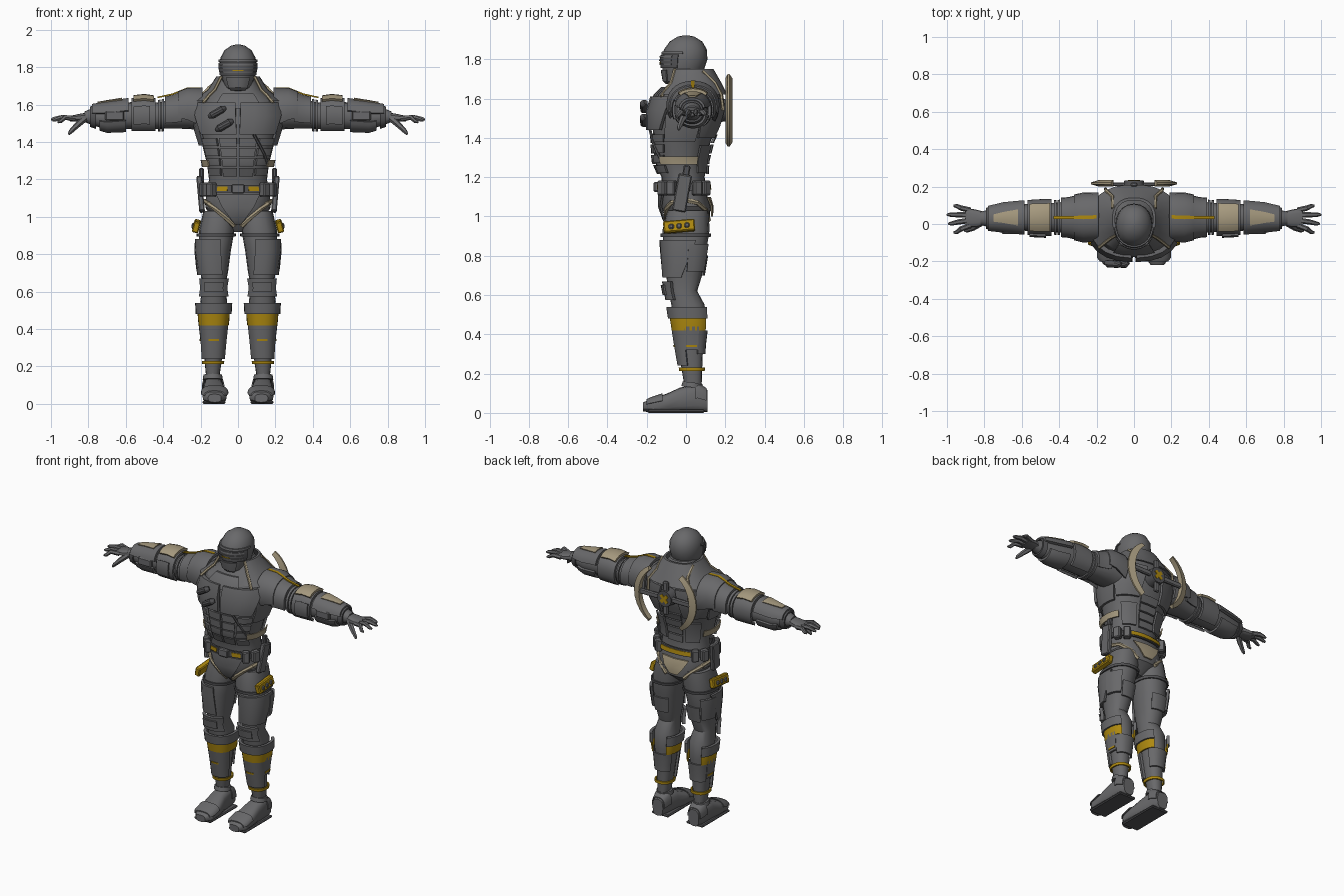
import bpy, bmesh, math
from mathutils import Vector, Matrix, Euler

if "Cube" in bpy.data.objects:
    bpy.data.objects.remove(bpy.data.objects["Cube"])


def material(name, rgb):
    m = bpy.data.materials.new(name)
    m.diffuse_color = (*rgb, 1)
    m.use_nodes = True
    m.node_tree.nodes["Principled BSDF"].inputs["Base Color"].default_value = m.diffuse_color
    return m


GREY = material("armour grey", (0.14, 0.14, 0.145))
DARK = material("dark grey", (0.085, 0.085, 0.09))
GOLD = material("gold", (0.42, 0.25, 0.005))
BEIGE = material("beige", (0.38, 0.32, 0.21))


def finish(name, bm, mat, mirror=False):
    bmesh.ops.recalc_face_normals(bm, faces=bm.faces)
    me = bpy.data.meshes.new(name)
    bm.to_mesh(me)
    bm.free()
    me.materials.append(mat)
    ob = bpy.data.objects.new(name, me)
    bpy.context.collection.objects.link(ob)
    if mirror:
        ob.modifiers.new("mirror", "MIRROR").use_mirror_merge = False
    return ob


def surf(base, t, ang, off=0.0):
    """Point on a lofted body part at station t and angle in degrees."""
    axis, p, rings = base
    lo, hi = rings[0], rings[-1]
    for a, b in zip(rings, rings[1:]):
        if a[0] <= t <= b[0]:
            lo, hi = a, b
            break
    f = (t - lo[0]) / (hi[0] - lo[0])
    ca, cb, ra, rb = [lo[i] + (hi[i] - lo[i]) * f for i in range(1, 5)]
    c, s = math.cos(math.radians(ang)), math.sin(math.radians(ang))
    u = ca + (ra + off) * math.copysign(abs(c) ** p, c)
    v = cb + (rb + off) * math.copysign(abs(s) ** p, s)
    return Vector({"z": (u, v, t), "x": (t, u, v), "y": (u, t, v)}[axis])


def bridge(bm, a, b, closed=True):
    n = len(a)
    for j in range(n if closed else n - 1):
        k = (j + 1) % n
        bm.faces.new((a[j], a[k], b[k], b[j]))


def loft(name, base, mat=GREY, n=20, mirror=False):
    bm = bmesh.new()
    rows = [[bm.verts.new(surf(base, r[0], 360 * j / n)) for j in range(n)] for r in base[2]]
    for a, b in zip(rows, rows[1:]):
        bridge(bm, a, b)
    bm.faces.new(rows[0])
    bm.faces.new(rows[-1])
    return finish(name, bm, mat, mirror)


def shell(name, base, t0, t1, arc=(0, 360), off=.01, thick=.012, mat=GREY, mirror=True, end=None):
    """Armour plate following a body part; the arc may taper to end."""
    end = end or arc
    full = arc[1] - arc[0] == 360
    ts = sorted({t0, t1} | {r[0] for r in base[2] if t0 < r[0] < t1})
    n = max(2, math.ceil((arc[1] - arc[0]) / 14))
    bm = bmesh.new()
    loops = []
    for t in ts:
        f = (t - t0) / (t1 - t0)
        a0, a1 = [arc[i] + (end[i] - arc[i]) * f for i in (0, 1)]
        angs = [a0 + (a1 - a0) * j / n for j in range(n if full else n + 1)]
        loops.append([[bm.verts.new(surf(base, t, a, o)) for a in angs] for o in (off, off + thick)])
    for (ai, ao), (bi, bo) in zip(loops, loops[1:]):
        bridge(bm, ai, bi, full)
        bridge(bm, ao, bo, full)
        if not full:
            for j in (0, -1):
                bm.faces.new((ai[j], ao[j], bo[j], bi[j]))
    for i, o in (loops[0], loops[-1]):
        bridge(bm, i, o, full)
    return finish(name, bm, mat, mirror)


def tube(name, pts, radii, mat=GREY, mirror=False, n=6):
    bm = bmesh.new()
    pts = [Vector(p) for p in pts]
    rows = []
    for i, p in enumerate(pts):
        d = pts[min(i + 1, len(pts) - 1)] - pts[max(i - 1, 0)]
        q = d.to_track_quat("Z", "Y")
        r = radii[i] if isinstance(radii, (list, tuple)) else radii
        rows.append([bm.verts.new(p + q @ Vector((r * math.cos(math.tau * j / n), r * math.sin(math.tau * j / n), 0)))
                     for j in range(n)])
    for a, b in zip(rows, rows[1:]):
        bridge(bm, a, b)
    bm.faces.new(rows[0])
    bm.faces.new(rows[-1])
    return finish(name, bm, mat, mirror)


def box(name, loc, size, rot=(0, 0, 0), mat=GREY, mirror=False, bevel=.006):
    bm = bmesh.new()
    m = Matrix.LocRotScale(Vector(loc), Euler([math.radians(a) for a in rot]), Vector(size))
    bmesh.ops.create_cube(bm, size=1, matrix=m)
    if bevel:
        bmesh.ops.bevel(bm, geom=bm.edges[:], offset=bevel, segments=1, affect="EDGES")
    return finish(name, bm, mat, mirror)


# Body sections: station, two centre coordinates, two radii
TORSO = ("z", .85, [(.92, 0, 0, .04, .05), (.98, 0, .01, .13, .11), (1.05, 0, 0, .175, .125),
         (1.12, 0, -.01, .17, .115), (1.2, 0, -.015, .155, .11), (1.28, 0, -.03, .165, .13),
         (1.38, 0, -.02, .19, .145), (1.46, 0, -.005, .215, .165), (1.54, 0, .005, .225, .175),
         (1.62, 0, .015, .205, .16), (1.68, 0, .03, .125, .115), (1.75, 0, .025, .08, .08)])
HEAD = ("z", .95, [(1.665, 0, -.045, .035, .04), (1.69, 0, -.03, .068, .08), (1.74, 0, -.015, .088, .104),
        (1.8, 0, -.008, .1, .117), (1.85, 0, -.003, .094, .109), (1.89, 0, 0, .073, .083),
        (1.915, 0, 0, .037, .043), (1.922, 0, 0, .008, .01)])
ARM = ("x", .9, [(.16, .04, 1.56, .1, .1), (.27, .035, 1.565, .105, .095), (.35, .035, 1.55, .085, .078),
       (.43, .035, 1.54, .078, .07), (.5, .035, 1.545, .076, .076), (.6, .035, 1.54, .07, .07),
       (.7, .035, 1.53, .06, .064), (.78, .03, 1.535, .045, .045), (.82, .03, 1.535, .036, .028)])
LEG = ("z", .85, [(.15, .135, .035, .036, .045), (.22, .133, .03, .045, .052), (.34, .13, .022, .053, .065),
       (.45, .13, .02, .066, .08), (.55, .13, .01, .072, .085), (.62, .13, -.015, .06, .072),
       (.7, .127, -.01, .073, .092), (.82, .125, -.005, .087, .107), (.93, .113, 0, .095, .12),
       (1.03, .1, .01, .085, .105)])
FOOT = ("y", .7, [(-.22, .125, .03, .035, .022), (-.18, .125, .037, .064, .034), (-.1, .125, .05, .066, .047),
        (-.03, .13, .066, .055, .063), (.06, .133, .075, .052, .072), (.11, .133, .06, .038, .055)])
PALM = ("x", .8, [(.79, .03, 1.535, .032, .024), (.84, .03, 1.53, .046, .022), (.9, .035, 1.525, .052, .014)])
loft("torso", TORSO, n=24)
loft("helmet", HEAD, n=20)
for part, base in (("arm", ARM), ("leg", LEG), ("boot", FOOT), ("palm", PALM)):
    loft(part, base, n=16, mirror=True)

# Helmet: visor, slits, crest seam and chin guard
shell("visor", HEAD, 1.755, 1.825, (-165, -15), .002, .007, DARK, False)
for z in (1.77, 1.79, 1.81):
    shell("visor_slit", HEAD, z, z + .008, (-150, -30), .009, .005, GREY, False)
shell("visor_light", HEAD, 1.779, 1.785, (-105, -75), .01, .003, GOLD, False)
shell("brow_rim", HEAD, 1.828, 1.84, (-175, -5), .001, .008, GREY, False)
shell("chin_guard", HEAD, 1.675, 1.745, (-130, -50), .001, .008, GREY, False)

# Collar with pale trim
shell("collar", TORSO, 1.62, 1.75, (-40, 220), .022, .014, GREY, False)
tube("collar_front_trim", [surf(TORSO, z, -42, .034) for z in (1.61, 1.65, 1.68, 1.75)], .009, BEIGE, True)
tube("collar_back_trim", [surf(TORSO, z, a, .036) for z, a in ((1.74, 25), (1.68, 48), (1.62, 55), (1.54, 58))],
     .009, BEIGE, True)

# Chest, abdomen and back plates
shell("chest_plate", TORSO, 1.44, 1.61, (-89, -38), .012, .022, end=(-88, -22))
shell("side_chest_plate", TORSO, 1.38, 1.52, (-30, 20), .006, .014)
shell("sternum_plate", TORSO, 1.58, 1.66, (-115, -65), .008, .012, mirror=False)
for i in range(4):
    z = 1.215 + i * .053
    shell("abdomen_plate", TORSO, z, z + .046, (-89, -66), .004, .012)
    shell("rib_plate", TORSO, z + .005, z + .044, (-62, -32), .006, .016)
    shell("spine_plate", TORSO, z, z + .044, (76, 104), .006, .014, mirror=False)
shell("side_band", TORSO, 1.265, 1.305, (-38, 30), .022, .008, BEIGE)
shell("shoulder_blade_plate", TORSO, 1.4, 1.6, (25, 72), .006, .014, end=(15, 80))
shell("lower_back_plate", TORSO, 1.22, 1.36, (35, 70), .005, .012)
tube("chest_strap", [surf(TORSO, z, a, .022) for z, a in ((1.44, -72), (1.38, -60), (1.33, -48), (1.28, -35))], .008, DARK)
for x, z in ((-.11, 1.56), (-.07, 1.49)):
    tube("chest_canister", [(x - .045, -.2, z - .025), (x - .03, -.213, z - .018), (x + .025, -.215, z + .015),
                            (x + .04, -.205, z + .022)], [.01, .02, .02, .012], DARK, n=10)

# Belt, pouches and hip parts
shell("belt", TORSO, 1.13, 1.17, (0, 360), .01, .012, DARK, False)
shell("belt_front_accent", TORSO, 1.137, 1.162, (-76, -58), .023, .004, GOLD)
shell("belt_back_accent", TORSO, 1.137, 1.162, (58, 122), .023, .004, GOLD, False)
box("buckle", (0, -.15, 1.15), (.07, .03, .05))
for a in (-46, -22, 25, 48):
    p = surf(TORSO, 1.145, a, .028)
    box("pouch", p, (.045, .04, .075), (0, 0, a + 90), mirror=True)
box("hip_holster", (.2, -.02, 1.12), (.03, .07, .19), (-10, 5, 0), mirror=True)
box("holster_grip", (.195, .0, 1.22), (.025, .035, .08), (-10, 0, 0), DARK, True)
tube("hip_trim", [surf(TORSO, z, a, .004) for z, a in
                  ((.95, -80), (.99, -68), (1.04, -50), (1.07, -30), (1.085, 0), (1.07, 25), (1.03, 50), (.98, 65))],
     .013, BEIGE, True)
shell("groin_plate", TORSO, .96, 1.12, (-96, -84), .006, .012, mirror=False, end=(-125, -55))
shell("tail_plate", TORSO, 1.0, 1.1, (82, 98), .006, .01, BEIGE, False, end=(62, 118))

# Shoulder, elbow and forearm armour
shell("shoulder_pad", ARM, .19, .32, (-35, 215), .012, .018, end=(-10, 190))
shell("shoulder_lower_pad", ARM, .3, .39, (-25, 205), .008, .016)
shell("shoulder_line", ARM, .2, .43, (87, 93), .024, .008, GOLD)
for x in (.395, .415):
    shell("bicep_band", ARM, x, x + .014, off=.004, thick=.01)
shell("elbow_guard", ARM, .44, .57, (-60, 240), .006, .016)
shell("elbow_top_plate", ARM, .45, .56, (50, 130), .02, .016, BEIGE)
shell("elbow_cap", ARM, .47, .56, (155, 205), .02, .012)
shell("forearm_guard", ARM, .585, .78, (15, 165), .006, .018)
shell("forearm_under_guard", ARM, .6, .74, (195, 345), .004, .014)
shell("forearm_top_plate", ARM, .62, .75, (66, 114), .022, .008, BEIGE, end=(78, 102))
shell("wrist_cuff", ARM, .76, .79, off=.004, thick=.01, mat=DARK)
box("wrist_device", (.66, -.04, 1.54), (.1, .025, .05), mirror=True)

# Fingers and thumb
for y0, y1, x1, z1 in ((-.008, -.045, .965, 1.505), (.02, .002, .992, 1.515), (.048, .05, 1.0, 1.52), (.074, .097, .965, 1.515)):
    xm, ym = (.885 + x1) / 2, (y0 + y1) / 2
    tube("finger", [(.875, y0, 1.525), (xm, ym, 1.532), (x1 - .015, y1, z1 + .004), (x1, y1, z1)],
         [.015, .014, .011, .006], mirror=True)
tube("thumb", [(.82, .005, 1.525), (.86, -.02, 1.49), (.895, -.035, 1.455), (.905, -.037, 1.44)],
     [.018, .016, .012, .006], mirror=True)

# Thigh armour and side case
shell("thigh_plate", LEG, .69, .88, (-115, -5), .006, .014, end=(-100, 20))
shell("outer_thigh_plate", LEG, .72, .86, (5, 60), .006, .016)
shell("thigh_strap", LEG, .895, .912, off=.004, thick=.008, mat=DARK)
shell("thigh_back_plate", LEG, .7, .8, (65, 125), .004, .01)
box("thigh_case", (.222, -.035, .95), (.035, .16, .06), (5, -14, 0), GOLD, True)
for i in range(3):
    box("case_stud", (.241, -.075 + i * .04, .948 + i * .004), (.014, .026, .026), (0, -14, 0), GREY, True)

# Knee and shin armour
shell("knee_pad", LEG, .575, .67, (-145, -35), .006, .02)
shell("knee_cap", LEG, .6, .65, (-118, -62), .024, .012)
shell("shin_collar", LEG, .48, .54, (-235, 55), .01, .018)
shell("shin_band", LEG, .42, .48, (-235, 55), .01, .008, GOLD)
shell("shin_plate", LEG, .24, .42, (-165, -15), .004, .014)
shell("calf_plate", LEG, .3, .42, (25, 155), .004, .01)
shell("shin_side_plate", LEG, .32, .44, (-15, 25), .006, .012)
shell("shin_mark", LEG, .335, .346, (-108, -72), .018, .004, GOLD)
shell("shin_side_mark", LEG, .335, .346, (-12, 20), .018, .004, GOLD)
shell("ankle_band", LEG, .212, .23, off=.006, thick=.008, mat=GOLD)

# Boot details
shell("toe_cap", FOOT, -.2, -.12, (10, 170), .003, .006)
shell("heel_cap", FOOT, .045, .105, (0, 180), .002, .006)
box("sole", (.128, -.05, .008), (.125, .29, .016), mat=DARK, mirror=True)
tube("boot_cuff", [(.135, .03, .13), (.135, .033, .155)], [.054, .05], n=12, mirror=True)

# Back emblem: hub, spokes, cross and two curved blades
HUB = Vector((0, .212, 1.54))
tube("emblem_hub", [HUB - Vector((0, .04, 0)), HUB + Vector((0, .02, 0))], [.06, .052], DARK, n=16)
box("emblem_spoke", HUB, (.4, .02, .035), mat=GREY)
box("emblem_upright", HUB, (.035, .022, .22), mat=GREY)
for a in (0, 90):
    box("emblem_cross", HUB + Vector((0, .02, 0)), (.065, .009, .022), (0, a + 45, 0), GOLD, bevel=0)
bm = bmesh.new()
rows = []
for i in range(11):
    a = math.radians(-56 + 11.2 * i)
    w = .012 + .014 * math.cos((i - 5) / 5 * 1.4)
    rows.append([bm.verts.new((r * math.cos(a), y, 1.54 + r * math.sin(a)))
                 for r, y in ((.212 - w, .2), (.212 + w * .7, .212), (.212 + w * .7, .222), (.212 - w, .236))])
for a, b in zip(rows, rows[1:]):
    bridge(bm, a, b)
bm.faces.new(rows[0])
bm.faces.new(rows[-1])
finish("emblem_blade", bm, BEIGE, True)

# Smooth shading with sharp armour edges
bpy.ops.object.select_all(action="SELECT")
bpy.context.view_layer.objects.active = bpy.data.objects["torso"]
bpy.ops.object.shade_smooth_by_angle(angle=math.radians(30))
